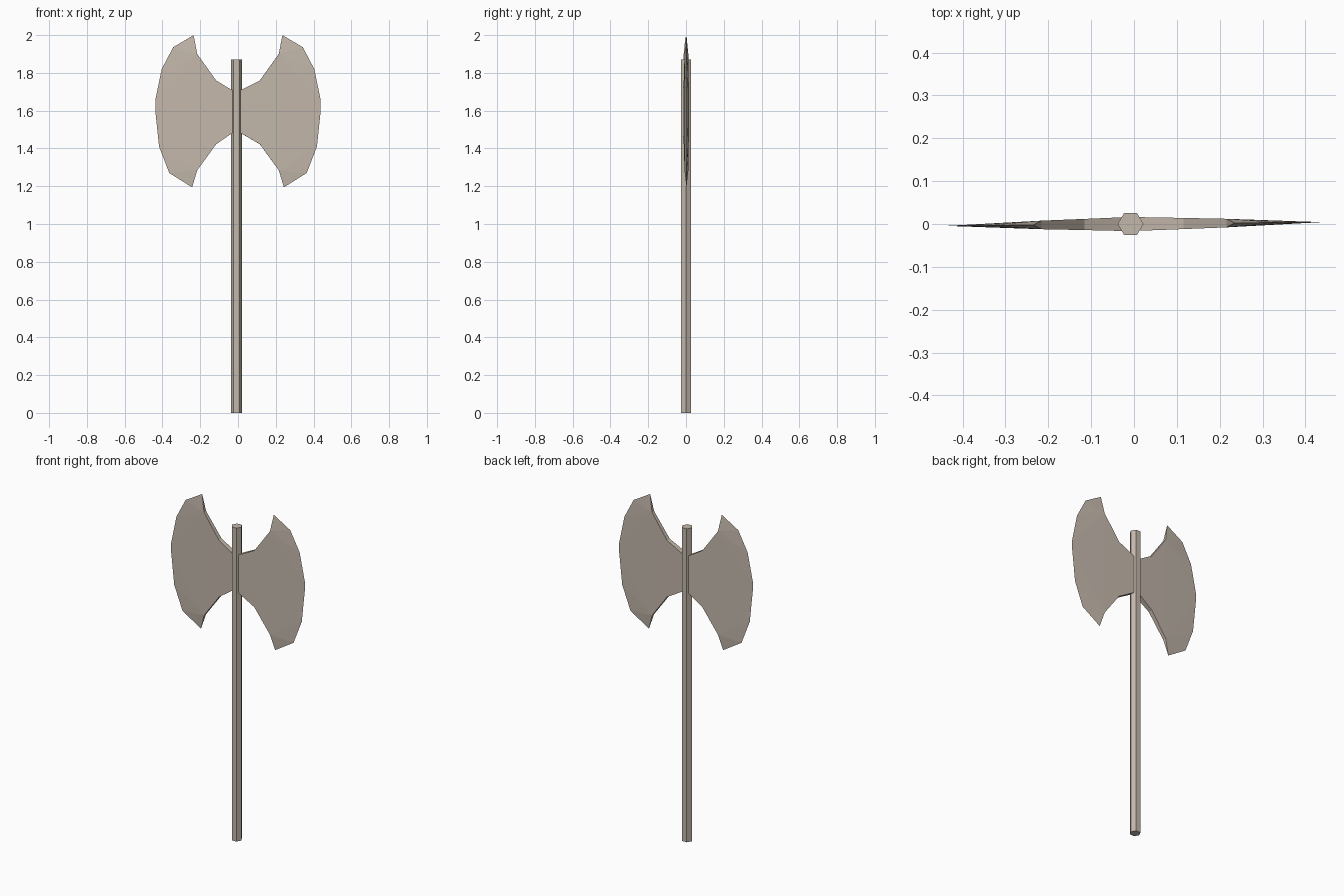
import bpy, bmesh, math

if "Cube" in bpy.data.objects:
    bpy.data.objects.remove(bpy.data.objects["Cube"])

mat = bpy.data.materials.new("taupe")
mat.diffuse_color = (0.55, 0.48, 0.41, 1)
mat.use_nodes = True
mat.node_tree.nodes["Principled BSDF"].inputs["Base Color"].default_value = mat.diffuse_color


def add_object(name, bm):
    bmesh.ops.recalc_face_normals(bm, faces=bm.faces[:])
    mesh = bpy.data.meshes.new(name)
    bm.to_mesh(mesh)
    bm.free()
    mesh.materials.append(mat)
    ob = bpy.data.objects.new(name, mesh)
    bpy.context.collection.objects.link(ob)
    return ob


# hexagonal handle, corners along x
HANDLE_H = 1.87
bm = bmesh.new()
bmesh.ops.create_cone(bm, cap_ends=True, segments=6, radius1=0.03, radius2=0.03, depth=HANDLE_H)
xs = [v.co.x for v in bm.verts]
if max(xs) < 0.029:
    for v in bm.verts:
        v.co.x, v.co.y = v.co.y, -v.co.x
bmesh.ops.translate(bm, verts=bm.verts, vec=(-0.008, 0, HANDLE_H / 2))
add_object("handle", bm)

# blade outline: (x, lower z, upper z, half thickness) from socket outwards
BODY = [(0.008, 1.485, 1.705, 0.016), (0.116, 1.422, 1.76, 0.013), (0.216, 1.284, 1.90, 0.010)]
# sharp cutting edge from the upper tip to the lower tip
EDGE = [(0.235, 2.0), (0.343, 1.936), (0.404, 1.82), (0.438, 1.655),
        (0.438, 1.60), (0.418, 1.41), (0.364, 1.27), (0.243, 1.194)]


def blade(name, side):
    bm = bmesh.new()
    rim = [bm.verts.new((side * x, 0, z)) for x, z in EDGE]
    cols = []
    for s in (-1, 1):
        c = [(bm.verts.new((side * x, s * t, lo)), bm.verts.new((side * x, s * t, hi)))
             for x, lo, hi, t in BODY]
        cols.append(c)
        for a, b in zip(c, c[1:]):
            bm.faces.new((a[0], b[0], b[1], a[1]))
        lo, hi = c[-1]
        # bevel fans towards the cutting edge
        for i in range(3):
            bm.faces.new((hi, rim[i], rim[i + 1]))
            bm.faces.new((lo, rim[i + 4], rim[i + 5]))
        bm.faces.new((hi, rim[3], rim[4], lo))
    f, b = cols
    # upper and lower spines, tips and the inner end
    for k, tip in ((0, rim[7]), (1, rim[0])):
        for i in range(2):
            bm.faces.new((f[i][k], f[i + 1][k], b[i + 1][k], b[i][k]))
        bm.faces.new((f[2][k], tip, b[2][k]))
    bm.faces.new((f[0][0], f[0][1], b[0][1], b[0][0]))
    ob = add_object(name, bm)
    ob.rotation_euler.z = 0.01
    return ob


blade("right_blade", 1)
left = blade("left_blade", -1)
# keep the left inner end inside the handle
for v in left.data.vertices:
    if abs(v.co.x) < 0.02:
        v.co.x = -0.025
